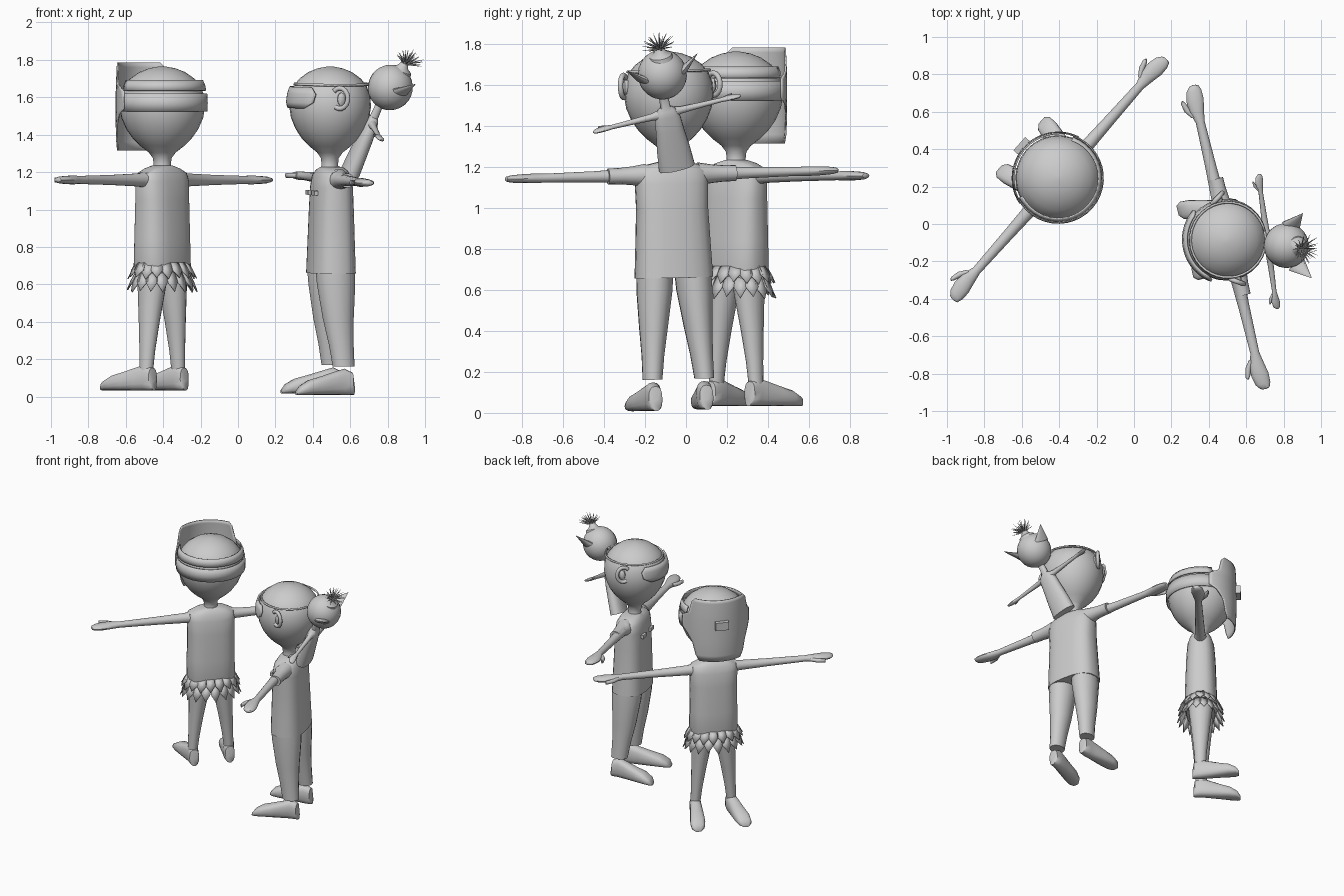
import bpy, bmesh, math, random
from mathutils import Matrix, Vector

if "Cube" in bpy.data.objects:
    bpy.data.objects.remove(bpy.data.objects["Cube"])

random.seed(3)
GREY = bpy.data.materials.new("plain_grey")
GREY.diffuse_color = (0.6, 0.6, 0.6, 1)
GREY.use_nodes = True
GREY.node_tree.nodes["Principled BSDF"].inputs["Base Color"].default_value = GREY.diffuse_color
M = Matrix()          # frame of the figure being built: x sideways, y facing, z up


def finish(name, bm, thick=0.0, angle=40):
    bmesh.ops.recalc_face_normals(bm, faces=bm.faces)
    me = bpy.data.meshes.new(name)
    bm.to_mesh(me)
    bm.free()
    me.transform(M)
    me.materials.append(GREY)
    me.shade_smooth()
    me.set_sharp_from_angle(angle=math.radians(angle))
    ob = bpy.data.objects.new(name, me)
    bpy.context.collection.objects.link(ob)
    if thick:
        mod = ob.modifiers.new("thickness", 'SOLIDIFY')
        mod.thickness = thick
        mod.offset = 0
    return ob


def loft(name, rings, axis='z', power=1.0, n=20):
    """Skin elliptical rings (cx, cy, cz, half_a, half_b) set across one axis."""
    a, b = {'z': (0, 1), 'x': (1, 2), 'y': (0, 2)}[axis]
    bm = bmesh.new()
    rows = []
    for *c, ra, rb in rings:
        row = []
        for i in range(n):
            t = math.tau * i / n
            p = Vector(c)
            p[a] += ra * math.copysign(abs(math.cos(t)) ** power, math.cos(t))
            p[b] += rb * math.copysign(abs(math.sin(t)) ** power, math.sin(t))
            row.append(bm.verts.new(p))
        rows.append(row)
    for r, s in zip(rows, rows[1:]):
        for i in range(n):
            j = (i + 1) % n
            bm.faces.new((r[i], r[j], s[j], s[i]))
    bm.faces.new(rows[0])
    bm.faces.new(rows[-1])
    return finish(name, bm)


def wrap(name, rows, mid=0, thick=0.008, n=24):
    """Curved sheet: rows of (z, radius, half angle), centred on the face (mid 0) or back (180)."""
    bm = bmesh.new()
    g = []
    for z, r, half in rows:
        ang = [math.radians(mid + half * (2 * i / n - 1)) for i in range(n + 1)]
        g.append([bm.verts.new((r * math.sin(t), r * math.cos(t), z)) for t in ang])
    for r, s in zip(g, g[1:]):
        for i in range(n):
            bm.faces.new((r[i], r[i + 1], s[i + 1], s[i]))
    return finish(name, bm, thick)


def cone(name, base, tip, r, n=6, flat=1.0):
    base, tip = Vector(base), Vector(tip)
    bm = bmesh.new()
    bmesh.ops.create_cone(bm, cap_ends=True, segments=n, radius1=r, radius2=0.0005,
                          depth=(tip - base).length)
    bm.transform(Matrix.Translation((base + tip) / 2)
                 @ (tip - base).to_track_quat('Z', 'Y').to_matrix().to_4x4()
                 @ Matrix.Diagonal((1, flat, 1, 1)))
    return finish(name, bm)


def box(name, c, size):
    bm = bmesh.new()
    bmesh.ops.create_cube(bm, size=1)
    bm.transform(Matrix.Translation(c) @ Matrix.Diagonal((*size, 1)))
    return finish(name, bm)


def arms(tag, start, reach, z, k=1.0):
    for s in (-1, 1):
        w = reach - 0.20 * k      # wrist
        loft(tag + "_arm", [(s * x, y, z, ry * k, rz * k) for x, y, ry, rz in (
            (start, 0, .05, .05), (start + .05 * k, 0, .037, .036), (w * .6, 0, .03, .028), (w, 0, .024, .022),
            (w + .06 * k, .005 * k, .04, .024), (w + .12 * k, 0, .047, .022),
            (w + .17 * k, -.005 * k, .04, .018), (reach - .005, -.01 * k, .025, .012),
            (reach, -.01 * k, .01, .006))], 'x', n=14)
        loft(tag + "_thumb", [(s * (w + d * k), y * k, z, r * k, .014 * k) for d, y, r in (
            (.03, .025, .015), (.07, .052, .017), (.115, .066, .013), (.13, .068, .004))], 'x', n=10)


def legs_and_feet(tag, leg, sole, back):
    for s in (-1, 1):
        loft(tag + "_leg", [(s * x, y, z, rx, ry) for x, y, z, rx, ry in leg], n=16)
        loft(tag + "_foot", [(s * (.128 + .16 * max(y, 0)), y + back, sole + h / 2, w, h / 2)
             for y, w, h in ((-.055, .02, .06), (-.045, .034, .12), (0, .04, .14), (.05, .043, .125),
                             (.13, .05, .10), (.2, .054, .08), (.25, .047, .05), (.272, .025, .02))],
             'y', power=.75, n=16)


def head(tag, k, y=0):
    loft(tag + "_head", [(0, y, z, r * k, r * k) for z, r in (
        (1.19, .055), (1.24, .046), (1.275, .05), (1.305, .072), (1.34, .118), (1.38, .158), (1.43, .193),
        (1.49, .219), (1.55, .229), (1.61, .224), (1.66, .205), (1.70, .172), (1.735, .122),
        (1.755, .07), (1.765, .015))], n=28)


# ---------- masked figure in a leaf skirt ----------
M = Matrix.Translation((-.405, .245, 0)) @ Matrix.Rotation(math.radians(48.5), 4, 'Z')
head("masked", 1.0)
loft("masked_torso", [(0, 0, z, a, b) for z, a, b in (
    (.62, .15, .10), (.68, .17, .115), (.85, .167, .11), (1.05, .165, .103), (1.15, .17, .095),
    (1.195, .16, .08), (1.22, .11, .065), (1.235, .05, .05))], power=.75, n=24)
arms("masked", .13, .86, 1.158)
legs_and_feet("masked", [(.08, 0, .68, .078, .09), (.085, 0, .58, .07, .08), (.105, 0, .4, .052, .06),
                         (.12, 0, .25, .04, .045), (.13, 0, .13, .034, .038)], .033, 0)
# pointed leaves, two overlapping rows
for top, drop, flare, n in ((.715, .085, .045, 18), (.665, .105, .05, 18)):
    for i in range(n):
        t = math.tau * (i + (top < .7) * .5) / n
        c, s = math.cos(t), math.sin(t)
        p = Vector((.165 * c, .115 * s, top))
        out = Vector((c, s, 0))
        side = Vector((-.165 * s, .115 * c, 0)).normalized() * .032
        d = drop * random.uniform(.85, 1.05)
        bm = bmesh.new()
        pts = [p - side * .8, p + side * .8, p + side + out * flare * .5 - Vector((0, 0, d * .5)),
               p + out * flare - Vector((0, 0, d)), p - side + out * flare * .5 - Vector((0, 0, d * .5))]
        bm.faces.new([bm.verts.new(q) for q in pts])
        finish("skirt_leaf", bm, .006)
# face mask, nose block and straps
wrap("face_mask", [(1.315, .238, 38), (1.36, .242, 44), (1.45, .245, 50), (1.51, .245, 62), (1.54, .245, 75),
                   (1.63, .245, 75), (1.67, .244, 58), (1.76, .24, 52), (1.785, .238, 46)])
box("mask_nose", (0, .258, 1.6), (.095, .04, .06))
wrap("lower_strap", [(1.525, .238, 112), (1.57, .24, 112), (1.62, .237, 112)], 180)
wrap("upper_strap", [(1.635, .232, 112), (1.665, .226, 112), (1.69, .215, 112)], 180)

# ---------- figure in shirt and trousers ----------
M = (Matrix.Translation((.5, -.072, 0)) @ Matrix.Rotation(math.radians(103.3), 4, 'Z')
     @ Matrix.Translation((0, 0, 1.16)) @ Matrix.Rotation(-.026, 4, 'Y') @ Matrix.Translation((0, 0, -1.16)))
head("shirted", .955, .01)
loft("shirt", [(0, 0, z, a, b) for z, a, b in (
    (.66, .192, .122), (.8, .185, .117), (1.0, .176, .11), (1.12, .18, .103), (1.18, .178, .092),
    (1.21, .14, .075), (1.228, .06, .055))], power=.75, n=24)
for s in (-1, 1):
    loft("sleeve", [(s * x, -.01, 1.163, r, r * .95) for x, r in (
        (.13, .06), (.2, .048), (.26, .042), (.32, .041))], 'x', n=16)
    # curled ears
    cu = bpy.data.curves.new("ear", 'CURVE')
    cu.dimensions = '3D'
    cu.bevel_depth = .013
    cu.use_fill_caps = True
    sp = cu.splines.new('POLY')
    sp.points.add(12)
    for i, pt in enumerate(sp.points):
        t = math.radians(-120 + 255 * i / 12)
        pt.co = (s * (.225 - .025 * math.cos(t)*-1), .01 - .038 * math.cos(t), 1.6 + .055 * math.sin(t), 1)
    cu.materials.append(GREY)
    ear = bpy.data.objects.new("ear", cu)
    ear.matrix_world = M
    bpy.context.collection.objects.link(ear)
    loft("ear_inner", [(s * x, 0, 1.595, a, b) for x, a, b in (
        (.19, .02, .035), (.225, .022, .036), (.235, .01, .02))], 'x', n=12)
    box("chest_button", (s * .07, .108, 1.09), (.06, .02, .025))
arms("shirted", .17, .835, 1.163)
legs_and_feet("trouser", [(.095, 0, .70, .09, .11), (.1, -.005, .6, .088, .105), (.112, -.015, .42, .07, .085),
                          (.122, -.03, .28, .055, .068), (.13, -.042, .165, .048, .06)], .012, -.045)
# eyewear and its cord
wrap("eyewear", [(1.545, .234, 38), (1.575, .24, 52), (1.62, .234, 55), (1.655, .222, 48)], thick=.012)
wrap("eyewear_cord", [(1.665, .204, 180), (1.675, .199, 180)], thick=.01, n=36)

# ---------- small puppet carried on the back ----------
zax = Vector((.392, -.171, .904)).normalized()
yax = zax.cross(Vector((-.11, .95, .289))).normalized()
xax = yax.cross(zax)
M = Matrix.Translation((.6, -.045, 1.2)) @ Matrix((xax, yax, zax)).transposed().to_4x4()
loft("puppet_body", [(0, 0, z, a, b) for z, a, b in (
    (0, .09, .05), (.1, .082, .046), (.2, .07, .042), (.28, .062, .036), (.31, .045, .03),
    (.325, .025, .022), (.4, .022, .02))], power=.85)
arms("puppet", .045, .375, .29, .5)
loft("puppet_head", [(.012, -.02, .505 - .122 * math.cos(math.pi * i / 14),
                      max(.12 * math.sin(math.pi * i / 14), .002),
                      max(.12 * math.sin(math.pi * i / 14), .002)) for i in range(15)], n=24)
for s in (-1, 1):
    cone("puppet_ear", (s * .105 + .012, -.055, .52), (s * .18 + .012, -.1, .605), .055, 12, .35)
# tied tuft of spiky hair
loft("hair_tie", [(.018, -.04, z, r, r) for z, r in (
    (.595, .06), (.615, .055), (.63, .032), (.655, .02), (.665, .024))], n=24)
for i in range(40):
    t = i * 2.4
    tilt = math.radians(78) * math.sqrt((i + .5) / 40)
    d = Vector((math.sin(tilt) * math.cos(t), math.sin(tilt) * math.sin(t) - .15, math.cos(tilt)))
    base = Vector((.018, -.045, .652))
    cone("hair_spike", base, base + d * random.uniform(.07, .095), .005, 5)
